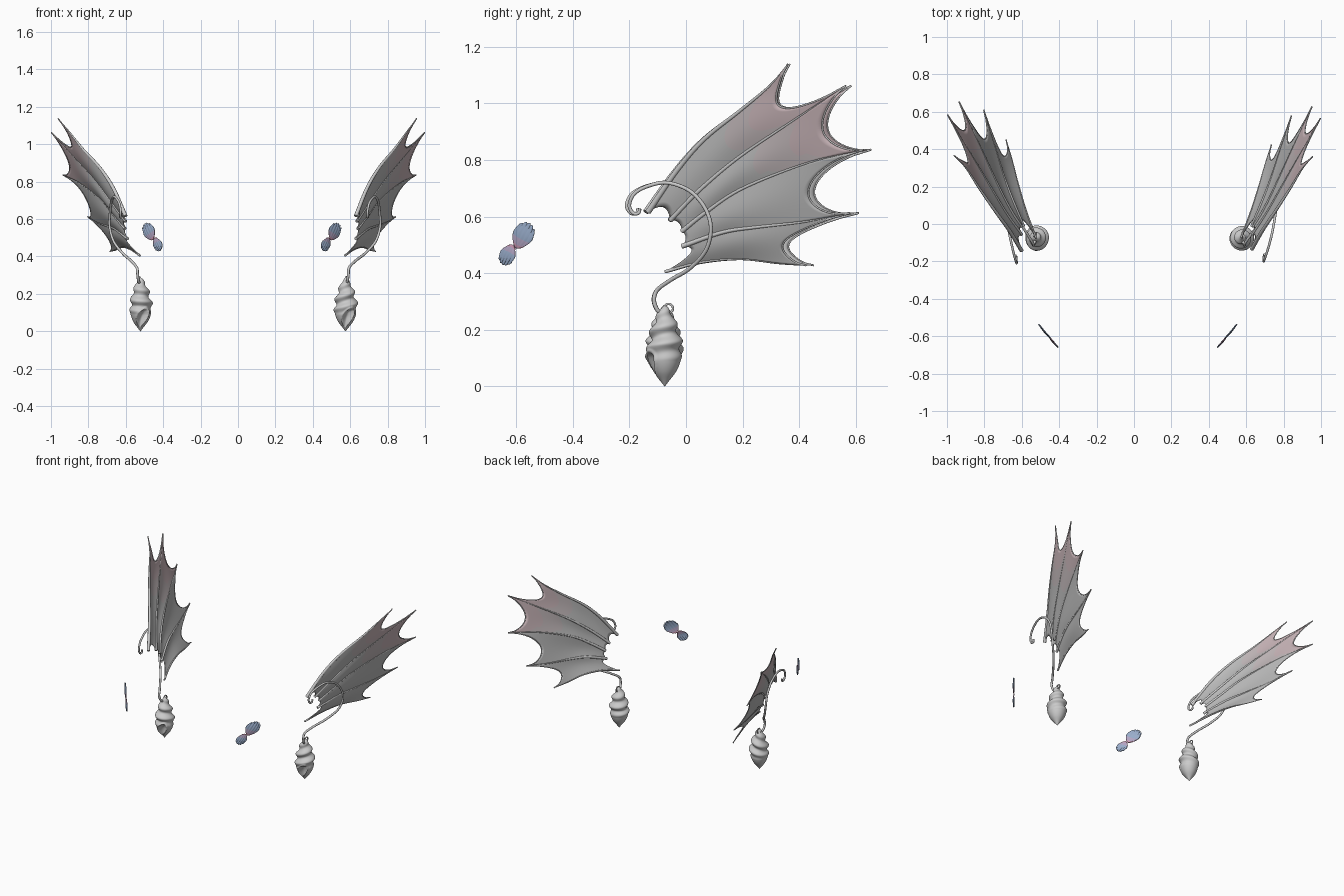
import bpy, bmesh
from math import sin, cos, pi
from mathutils import Vector as V

if "Cube" in bpy.data.objects:
    bpy.data.objects.remove(bpy.data.objects["Cube"])


def material(name, rgb):
    m = bpy.data.materials.new(name)
    m.diffuse_color = (*rgb, 1)
    m.use_nodes = True
    m.node_tree.nodes["Principled BSDF"].inputs["Base Color"].default_value = m.diffuse_color
    return m


GREY = material("membrane_grey", (0.5, 0.5, 0.5))
DUSK = material("membrane_dusky", (0.54, 0.48, 0.49))
ROSE = material("membrane_rose", (0.58, 0.46, 0.48))
BLUE = material("scale_blue", (0.32, 0.42, 0.6))
LILAC = material("scale_lilac", (0.45, 0.38, 0.55))
PINK = material("scale_pink", (0.6, 0.32, 0.45))


# Placement of right-side coordinates on either side (the left set sits slightly turned)
def fin_place(p, side):
    x, y, z = p
    if side > 0:
        return V(p)
    return V((-(x - .047 + .24 * (x - .575) - .085 * (y + .075)),
              y + .075 * (y + .075) - .07 * (x - .575), z))


def drop_place(p, side):
    x, y, z = p
    return V(p) if side > 0 else V((-(x - .053 - .13 * max(0, x - .6)), y + .1 * min(0, y + .1), z))


def cheek_place(p, side):
    x, y, z = p
    return V(p) if side > 0 else V((-(x - .04), y, z))


def smooth_path(pts, t):
    """Catmull-Rom point at t in 0..1"""
    pts = [V(p) for p in pts]
    n = len(pts) - 1
    i = min(int(t * n), n - 1)
    f = t * n - i
    b, c = pts[i], pts[i + 1]
    a = pts[i - 1] if i else b * 2 - c
    d = pts[i + 2] if i + 2 <= n else c * 2 - b
    return .5 * (2 * b + (c - a) * f + (2 * a - 5 * b + 4 * c - d) * f * f
                 + (3 * b - a - 3 * c + d) * f ** 3)


def grid(name, fn, nu, nv, thick=0, mats=(), pick=None, wrap=False):
    """Sheet from fn(u, v), optionally closed in v"""
    me = bpy.data.meshes.new(name)
    cols = nv if wrap else nv + 1
    verts = [fn(i / nu, j / nv) for i in range(nu + 1) for j in range(cols)]
    faces = [(i * cols + j, i * cols + (j + 1) % cols,
              (i + 1) * cols + (j + 1) % cols, (i + 1) * cols + j)
             for i in range(nu) for j in range(nv)]
    me.from_pydata(verts, [], faces)
    for m in mats:
        me.materials.append(m)
    if pick:
        for k, p in enumerate(me.polygons):
            p.material_index = pick((k // nv + .5) / nu, (k % nv + .5) / nv)
    bm = bmesh.new()
    bm.from_mesh(me)
    bmesh.ops.remove_doubles(bm, verts=bm.verts, dist=1e-5)
    bmesh.ops.recalc_face_normals(bm, faces=bm.faces)
    for f in bm.faces:
        f.smooth = True
    bm.to_mesh(me)
    bm.free()
    ob = bpy.data.objects.new(name, me)
    bpy.context.collection.objects.link(ob)
    if thick:
        s = ob.modifiers.new("thickness", 'SOLIDIFY')
        s.thickness, s.offset = thick, 0
    return ob


def tube(name, pts, r0, r1, res=3):
    cu = bpy.data.curves.new(name, 'CURVE')
    cu.dimensions = '3D'
    cu.bevel_depth, cu.bevel_resolution, cu.use_fill_caps = 1, res, True
    s = cu.splines.new('POLY')
    s.points.add(len(pts) - 1)
    for k, (q, p) in enumerate(zip(s.points, pts)):
        q.co = (*p, 1)
        q.radius = r0 + (r1 - r0) * (k / (len(pts) - 1)) ** 1.5
    s.use_smooth = True
    ob = bpy.data.objects.new(name, cu)
    bpy.context.collection.objects.link(ob)


# Fin rays from root to tip
RAYS = [
    [(.63, -.134, .616), (.69, -.03, .765), (.755, .067, .875), (.835, .19, .973), (.90, .296, 1.062), (.955, .36, 1.138)],
    [(.635, -.055, .587), (.705, .05, .695), (.785, .19, .812), (.895, .384, .943), (.997, .565, 1.062)],
    [(.64, -.014, .548), (.69, .07, .615), (.755, .2, .7), (.86, .43, .79), (.952, .628, .836)],
    [(.63, -.014, .495), (.69, .13, .545), (.735, .25, .563), (.79, .42, .582), (.842, .58, .612)],
    [(.572, -.074, .405), (.62, .05, .438), (.665, .19, .45), (.705, .33, .434), (.735, .425, .427)],
]
NOTCH = [.25, .15, .24, .30]
INNER = [.05, .03, .03, .11]
RADII = [.0105, .009, .009, .009, .006]

# Shell outline: height, radius
SHELL = [(0, .001), (.02, .016), (.05, .039), (.08, .053), (.11, .059), (.14, .058), (.17, .053),
         (.20, .046), (.23, .036), (.255, .025), (.275, .013), (.288, .002)]
HOOK = [(.585, -.06, .268), (.578, -.078, .258), (.585, -.1, .268), (.59, -.113, .305), (.595, -.1, .342), (.63, -.05, .378),
        (.68, .014, .417), (.735, .07, .48), (.76, .088, .559), (.758, .067, .63),
        (.75, .014, .69), (.735, -.063, .719), (.718, -.127, .71), (.701, -.18, .683),
        (.693, -.2, .642), (.693, -.188, .613), (.695, -.168, .612), (.697, -.163, .628)]


def shell_point(u, v, side):
    h = smooth_path([(r, 0, z) for z, r in SHELL], u)
    a = 2 * pi * v
    k = min(1, max(0, (h.z - .09) / .05))
    wave = sin(2 * pi * (h.z + .5 * h.z ** 2) / .075 - a * side + 1)
    r = max(.0005, h.x) * (1 + .17 * k * wave)
    z = h.z + .006 * k * cos(a) * sin(pi * u)
    # slanted mouth pressed into the front
    da = (a - 1.56 * pi) * .055 - (h.z - .07) * .35
    d = (da / .03) ** 2 + ((h.z - .07) / .046) ** 2
    r *= 1 - .5 * max(0, 1 - d) ** .6 + .10 * max(0, 1 - abs(d - 1.3) * 2)
    return drop_place((.575 + side * r * cos(a) if side > 0 else .575 - r * cos(a),
                       -.075 + r * sin(a), z), side)


def scale_point(u, v, base, direc, length, width, side):
    """Rounded scale with ribbed, scalloped end lying in the slanted cheek plane"""
    s = 2 * v - 1
    w = width * (.25 + .75 * sin(min(1, .04 + u * 1.7) * pi / 2) ** .7) * (1 - .12 * max(0, u - .6) / .4)
    l = length * u * (1 - .22 * s * s * u + .07 * u ** 3 * (abs(sin(2.5 * pi * (s + 1))) - .5))
    l += length * .10 * s * s * (1 - u)
    dy, dz = direc
    y = base[0] + dy * l - dz * s * w / 2
    z = base[1] + dz * l + dy * s * w / 2
    x = .495 + (y + .6) * .84 + .006 * (1 - s * s) * sin(pi * u) + .0015 * cos(5 * pi * s) * u
    return cheek_place((x, y, z), side)


for side, tag in ((1, "right"), (-1, "left")):
    # Rays and webbing of the ear fin
    for i, ray in enumerate(RAYS):
        tube(f"{tag}_fin_ray_{i + 1}", [fin_place(smooth_path(ray, t / 30), side) for t in range(31)],
             RADII[i], .0015)
    for i in range(4):
        def web(u, v, i=i):
            b = 4 * v * (1 - v)
            t = INNER[i] * b + u * (1 - NOTCH[i] * b ** .55 - INNER[i] * b)
            p = smooth_path(RAYS[i], t).lerp(smooth_path(RAYS[i + 1], t), v)
            p.x += .010 * sin(pi * v) * sin(pi * min(1, t * 1.2))
            return fin_place(p, side)

        def tint(u, v, i=i):
            t = u - (.0, .05 * v, .4, .5)[i]
            return 2 if t > .8 else 1 if t > .62 else 0

        grid(f"{tag}_fin_web_{i + 1}", web, 28, 24, .005, (GREY, DUSK, ROSE), tint)
        tube(f"{tag}_fin_rim_{i + 1}", [web(1, k / 32) for k in range(33)], .0035, .0035, 2)

    # Ear hook, hanging ring and shell
    n = 110
    tube(f"{tag}_ear_hook", [drop_place(smooth_path(HOOK, k / n), side) for k in range(n + 1)], .0075, .006)
    tube(f"{tag}_shell_ring", [drop_place((.578, -.062 + .016 * cos(a * pi / 10), .275 + .016 * sin(a * pi / 10)), side)
                               for a in range(21)], .004, .004, 2)
    grid(f"{tag}_shell", lambda u, v: shell_point(u, v, side), 110, 72, wrap=True)

    # Pair of cheek scales
    for nm, base, direc, ln, wd in (("large", (-.600, .488), (.48, .877), .098, .072),
                                    ("small", (-.612, .500), (-.45, -.893), .076, .054)):
        grid(f"{tag}_cheek_scale_{nm}",
             lambda u, v: scale_point(u, v, base, direc, ln, wd, side), 16, 50, .005,
             (PINK, LILAC, BLUE), lambda u, v: 0 if u < .15 else 1 if u < .35 else 2)
